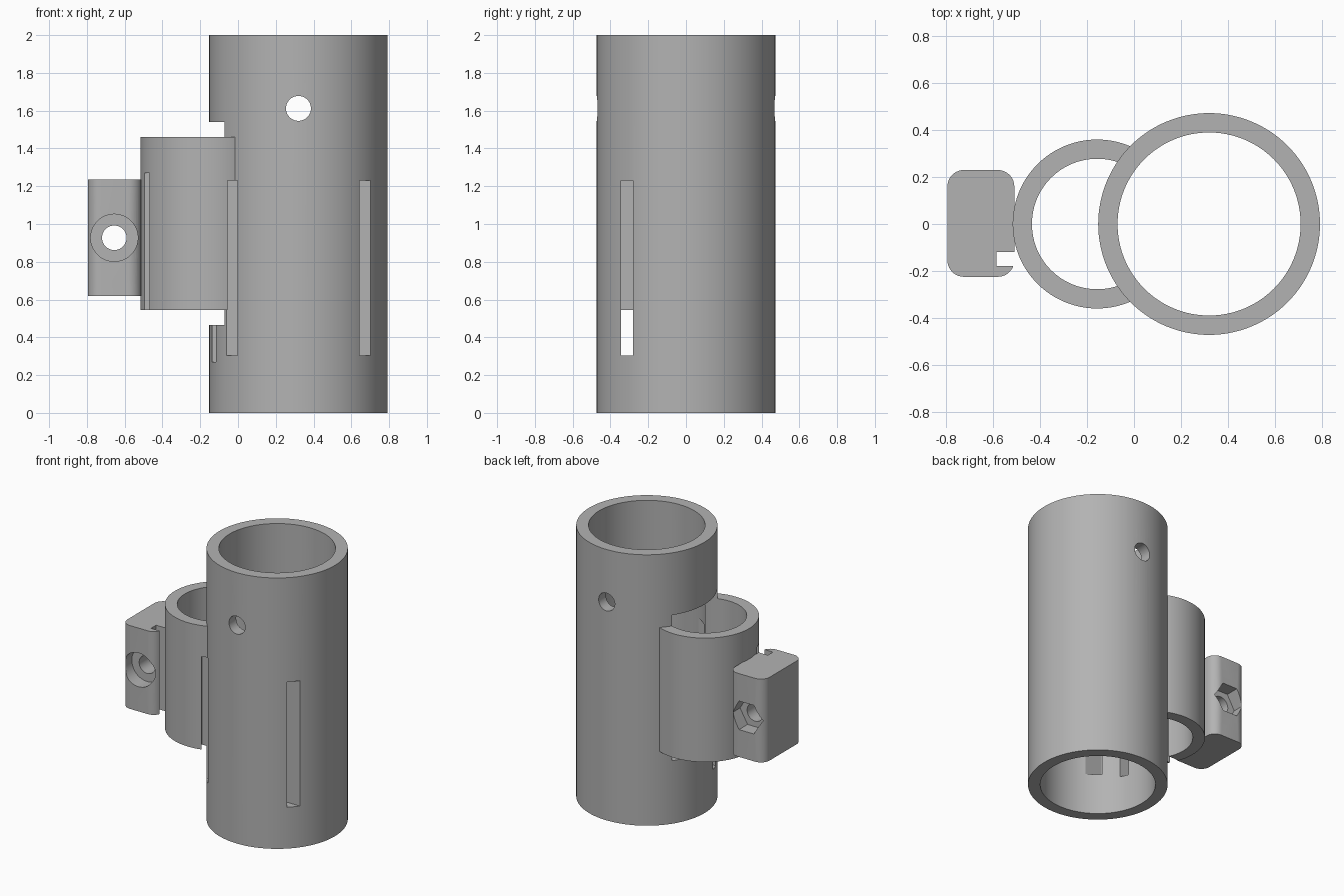
import bpy, bmesh, math
from mathutils import Matrix, Vector

if "Cube" in bpy.data.objects:
    bpy.data.objects.remove(bpy.data.objects["Cube"])

grey = bpy.data.materials.new("plain_grey")
grey.diffuse_color = (0.45, 0.45, 0.45, 1)
grey.use_nodes = True
grey.node_tree.nodes["Principled BSDF"].inputs["Base Color"].default_value = grey.diffuse_color

MAIN_X, SIDE_X = 0.32, -0.157
BOLT_X, BOLT_Z = -0.655, 0.927


def finish(name, bm):
    mesh = bpy.data.meshes.new(name)
    bm.to_mesh(mesh)
    bm.free()
    obj = bpy.data.objects.new(name, mesh)
    bpy.context.collection.objects.link(obj)
    obj.data.materials.append(grey)
    return obj


def upright(name, x, r, z0, z1, n=96):
    """Vertical cylinder between two heights."""
    bm = bmesh.new()
    bmesh.ops.create_cone(bm, cap_ends=True, segments=n, radius1=r, radius2=r, depth=z1 - z0,
                          matrix=Matrix.Translation((x, 0, (z0 + z1) / 2)))
    return finish(name, bm)


def crosswise(name, x, z, r, y0, y1, n=48, spin=0.0):
    """Cylinder or prism lying along y."""
    bm = bmesh.new()
    m = (Matrix.Translation((x, (y0 + y1) / 2, z)) @ Matrix.Rotation(math.pi / 2, 4, 'X')
         @ Matrix.Rotation(spin, 4, 'Z'))
    bmesh.ops.create_cone(bm, cap_ends=True, segments=n, radius1=r, radius2=r,
                          depth=y1 - y0, matrix=m)
    return finish(name, bm)


def box(name, lo, hi, corner=0.0):
    """Box with optionally rounded vertical corners."""
    lo, hi = Vector(lo), Vector(hi)
    bm = bmesh.new()
    bmesh.ops.create_cube(bm, size=1, matrix=Matrix.Translation((lo + hi) / 2)
                          @ Matrix.Diagonal((*(hi - lo), 1)))
    if corner:
        upright_edges = [e for e in bm.edges
                         if abs(e.verts[0].co.z - e.verts[1].co.z) > 0.1]
        bmesh.ops.bevel(bm, geom=upright_edges, offset=corner, segments=10,
                        profile=0.5, affect='EDGES')
    return finish(name, bm)


def cut(target, cutters):
    bpy.context.view_layer.objects.active = target
    for c in cutters:
        mod = target.modifiers.new("cut", 'BOOLEAN')
        mod.operation, mod.solver, mod.object = 'DIFFERENCE', 'EXACT', c
        bpy.ops.object.modifier_apply(modifier=mod.name)


# Solid parts
main_tube = upright("main_tube", MAIN_X, 0.4725, 0, 2, 128)
side_tube = upright("side_tube", SIDE_X, 0.36, 0.545, 1.46)
clamp_block = box("clamp_block", (-0.795, -0.225, 0.62), (-0.51, 0.23, 1.235), 0.07)

# Cutters
main_bore = upright("main_bore", MAIN_X, 0.39, -0.1, 2.1, 128)
main_core = upright("main_core", MAIN_X, 0.435, -0.1, 2.1, 128)
side_bore = upright("side_bore", SIDE_X, 0.278, 0.465, 1.54)
pin_hole = crosswise("pin_hole", MAIN_X, 1.612, 0.066, -0.6, 0.6)
long_slot = box("long_slot", (-0.1, -0.345, 0.305), (0.9, -0.28, 1.23))
short_slot = box("short_slot", (-0.585, -0.18, 0.27), (0.0, -0.12, 1.27))
bolt_hole = crosswise("bolt_hole", BOLT_X, BOLT_Z, 0.065, -0.4, 0.4)
bolt_head = crosswise("bolt_head", BOLT_X, BOLT_Z, 0.125, -0.4, -0.125)
nut_pocket = crosswise("nut_pocket", BOLT_X, BOLT_Z, 0.122, 0.13, 0.4, 6, math.pi / 2)

cut(main_tube, [main_bore, side_bore, pin_hole, long_slot, short_slot])
cut(side_tube, [main_core, side_bore, long_slot, short_slot])
cut(clamp_block, [short_slot, bolt_hole, bolt_head, nut_pocket])

for helper in (main_bore, main_core, side_bore, pin_hole, long_slot, short_slot,
               bolt_hole, bolt_head, nut_pocket):
    bpy.data.objects.remove(helper)

# Smooth round walls, crisp edges
for part in (main_tube, side_tube, clamp_block):
    bpy.ops.object.select_all(action='DESELECT')
    part.select_set(True)
    bpy.context.view_layer.objects.active = part
    bpy.ops.object.shade_smooth_by_angle(angle=math.radians(25))
